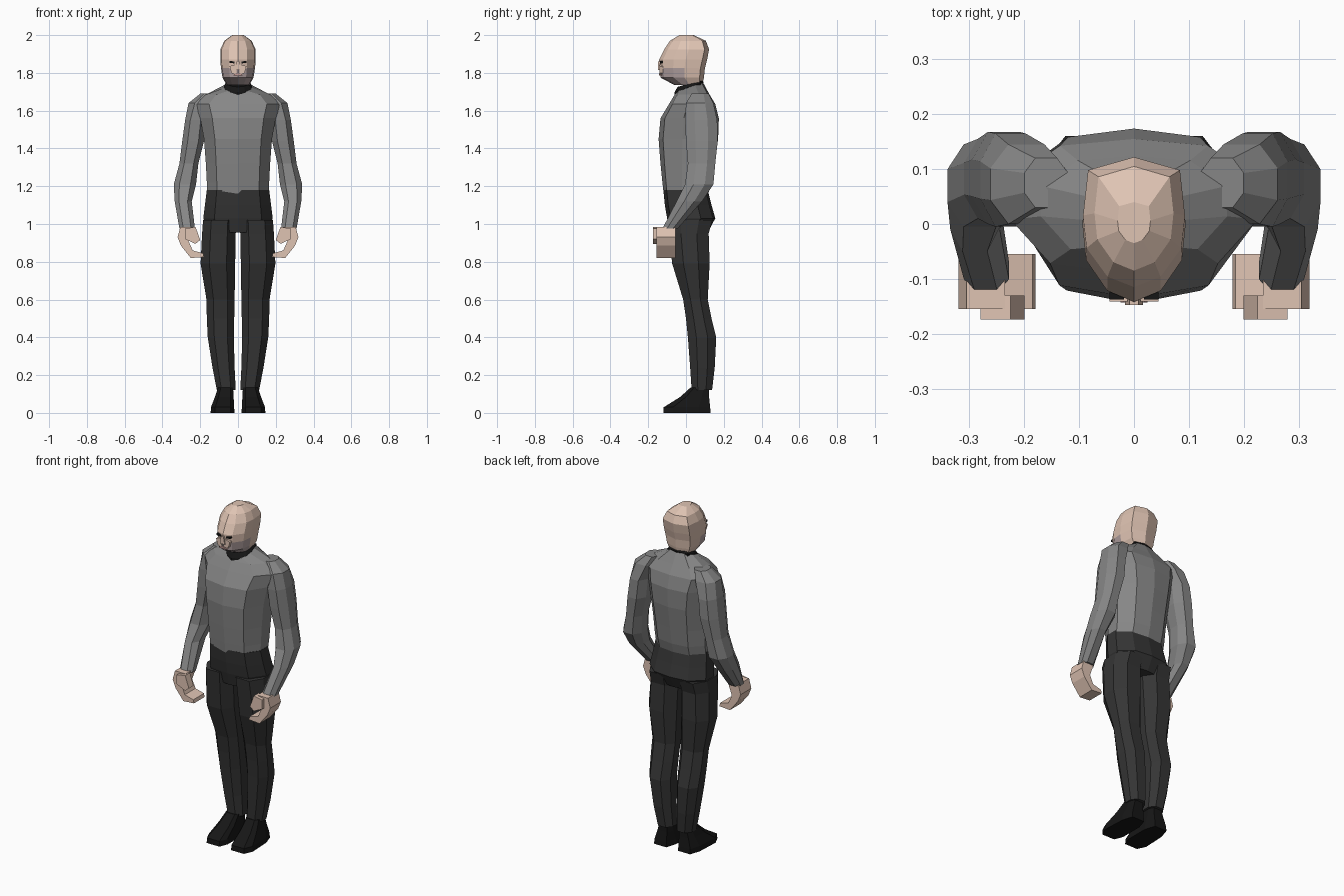
import bpy, bmesh


def material(name, r, g, b):
    m = bpy.data.materials.new(name)
    m.diffuse_color = (r, g, b, 1)
    return m


SKIN = material("skin", 0.74, 0.55, 0.45)
STUBBLE = material("stubble", 0.45, 0.36, 0.36)
SHIRT = material("shirt_grey", 0.24, 0.24, 0.24)
CLOTH = material("trouser_cloth", 0.035, 0.035, 0.035)
BLACK = material("black", 0.008, 0.008, 0.008)
LIP = material("lip", 0.55, 0.33, 0.30)

# Cross-section outlines, u across and v front to back, within -1..1
OCT = [(-0.5, -1), (0.5, -1), (1, -0.4), (1, 0.4), (0.5, 1), (-0.5, 1), (-1, 0.4), (-1, -0.4)]
BODY = [(0, -1), (0.68, -0.85), (1, -0.2), (1, 0.4), (0.6, 0.9),
        (0, 1), (-0.6, 0.9), (-1, 0.4), (-1, -0.2), (-0.68, -0.85)]
SKULL = [(0, -1), (0.52, -0.84), (0.93, -0.4), (1, 0.1), (0.9, 0.8),
         (0, 1), (-0.9, 0.8), (-1, 0.1), (-0.93, -0.4), (-0.52, -0.84)]
SOLE = [(-0.6, -1), (0.65, -1), (1, -0.6), (0.9, 0.5), (0.6, 1), (-0.6, 1), (-0.9, 0.5), (-0.9, -0.6)]


def finish(bm, name, mats, mirror):
    bmesh.ops.recalc_face_normals(bm, faces=bm.faces)
    mesh = bpy.data.meshes.new(name)
    bm.to_mesh(mesh)
    bm.free()
    for m in mats:
        mesh.materials.append(m)
    ob = bpy.data.objects.new(name, mesh)
    bpy.context.collection.objects.link(ob)
    if mirror:
        ob.modifiers.new("mirror", 'MIRROR')
    return ob


def loft(name, outline, rings, mat, mirror=False):
    """Skin a stack of rings (x0, x1, y0, y1, z, optional tilt)."""
    bm = bmesh.new()
    n = len(outline)
    stack = []
    for x0, x1, y0, y1, z, *tilt in rings:
        t = tilt[0] if tilt else 0
        hx, hy = (x1 - x0) / 2, (y1 - y0) / 2
        stack.append([bm.verts.new(((x0 + x1) / 2 + u * hx, (y0 + y1) / 2 + v * hy, z + t * v * hy))
                      for u, v in outline])
    for a, b in zip(stack, stack[1:]):
        for i in range(n):
            j = (i + 1) % n
            bm.faces.new((a[i], a[j], b[j], b[i]))
    bm.faces.new(stack[0])
    bm.faces.new(stack[-1])
    return finish(bm, name, [mat], mirror)


def slab(name, profile, y0, y1, mat, mirror=True):
    """Extrude an x-z profile from y0 to y1."""
    bm = bmesh.new()
    face = bm.faces.new([bm.verts.new((x, y0, z)) for x, z in profile])
    out = bmesh.ops.extrude_face_region(bm, geom=[face], use_keep_orig=True)
    verts = [g for g in out["geom"] if isinstance(g, bmesh.types.BMVert)]
    bmesh.ops.translate(bm, verts=verts, vec=(0, y1 - y0, 0))
    return finish(bm, name, [mat], mirror)


def centred(rows):
    return [(-r[0], r[0], *r[1:]) for r in rows]


# Jumper body
loft("jumper", BODY, centred([
    (0.163, -0.118, 0.118, 1.16), (0.165, -0.125, 0.135, 1.22),
    (0.17, -0.135, 0.15, 1.32), (0.18, -0.145, 0.17, 1.45),
    (0.20, -0.135, 0.174, 1.56), (0.225, -0.09, 0.155, 1.635),
    (0.17, -0.06, 0.125, 1.685), (0.075, -0.05, 0.09, 1.725, 0.35)]), SHIRT)

# Sleeves
loft("sleeve", OCT, [
    (0.12, 0.20, 0.03, 0.12, 1.69), (0.13, 0.262, 0.0, 0.145, 1.64),
    (0.17, 0.28, -0.005, 0.165, 1.55), (0.18, 0.295, 0.0, 0.168, 1.44),
    (0.21, 0.31, 0.01, 0.155, 1.32), (0.222, 0.34, -0.005, 0.145, 1.21),
    (0.245, 0.335, -0.05, 0.085, 1.12), (0.228, 0.31, -0.125, -0.045, 0.975)], SHIRT, True)

# Hands: curled palm and fingers, plus thumb
slab("hand", [(0.235, 0.985), (0.305, 0.985), (0.32, 0.93), (0.302, 0.885), (0.25, 0.82),
              (0.18, 0.825), (0.185, 0.845), (0.24, 0.86), (0.262, 0.91)], -0.155, -0.055, SKIN)
slab("thumb", [(0.225, 0.985), (0.28, 0.975), (0.28, 0.92), (0.225, 0.895), (0.20, 0.915)],
     -0.174, -0.13, SKIN)

# Trousers: seat and legs
loft("trouser_seat", BODY, centred([
    (0.165, -0.12, 0.115, 1.18), (0.175, -0.112, 0.135, 1.10),
    (0.184, -0.1, 0.155, 1.03), (0.15, -0.08, 0.115, 0.955)]), CLOTH)
loft("trouser_leg", OCT, [
    (0.01, 0.185, -0.098, 0.14, 1.02), (0.012, 0.19, -0.09, 0.12, 0.95),
    (0.015, 0.198, -0.073, 0.125, 0.79), (0.018, 0.167, -0.015, 0.115, 0.6),
    (0.02, 0.165, 0.0, 0.135, 0.5), (0.022, 0.16, 0.01, 0.16, 0.4),
    (0.018, 0.135, 0.022, 0.152, 0.24), (0.012, 0.112, 0.03, 0.138, 0.12)], CLOTH, True)

# Shoes
loft("shoe", SOLE, [
    (0.012, 0.145, -0.12, 0.13, 0), (0.014, 0.143, -0.118, 0.128, 0.03),
    (0.018, 0.122, -0.03, 0.122, 0.085), (0.022, 0.105, 0.025, 0.12, 0.135)], BLACK, True)

# Collar
loft("collar", SKULL, centred([
    (0.07, -0.062, 0.088, 1.695, 0.35), (0.074, -0.06, 0.094, 1.725, 0.35),
    (0.06, -0.045, 0.085, 1.745, 0.3)]), BLACK)

# Head with darker jaw
head = loft("head", SKULL, centred([
    (0.06, -0.06, 0.085, 1.735), (0.082, -0.135, 0.095, 1.775),
    (0.09, -0.14, 0.1, 1.825), (0.094, -0.142, 0.112, 1.87),
    (0.093, -0.115, 0.122, 1.925), (0.072, -0.085, 0.105, 1.97),
    (0.03, -0.035, 0.04, 2.0)]), SKIN)
head.data.materials.append(STUBBLE)
for p in head.data.polygons:
    if p.center.z < 1.84 and p.center.y < 0 and abs(p.normal.z) < 0.9:
        p.material_index = 1

# Face details
slab("eye", [(0.018, 1.85), (0.045, 1.853), (0.045, 1.864), (0.018, 1.86)], -0.138, -0.12, BLACK)
slab("cheek", [(0.006, 1.785), (0.035, 1.80), (0.045, 1.835), (0.012, 1.845)], -0.141, -0.12, SKIN)
slab("nose", [(-0.016, 1.815), (0.016, 1.815), (0.008, 1.86), (-0.008, 1.86)], -0.148, -0.12, SKIN, False)
slab("mouth", [(-0.025, 1.786), (0.025, 1.786), (0.018, 1.797), (-0.018, 1.797)], -0.143, -0.12, LIP, False)
